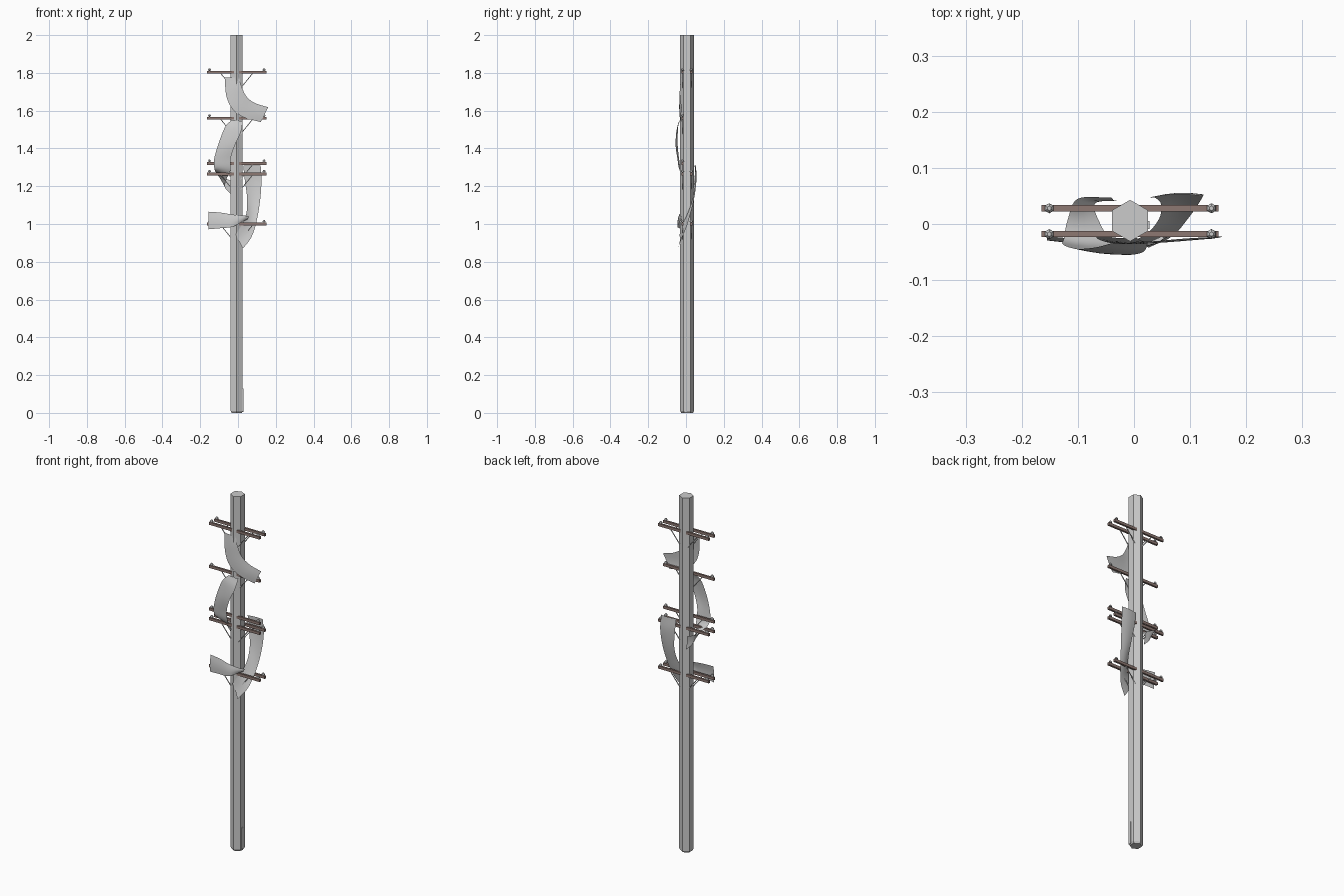
import bpy, bmesh, math
from mathutils import Vector

if "Cube" in bpy.data.objects:
    bpy.data.objects.remove(bpy.data.objects["Cube"])

CX, CY = -0.007, 0.006
brown = bpy.data.materials.new("weathered_wood")
brown.diffuse_color = (0.27, 0.19, 0.17, 1)
brown.use_nodes = True
brown.node_tree.nodes["Principled BSDF"].inputs["Base Color"].default_value = brown.diffuse_color


def finish(name, bm, mat=None):
    me = bpy.data.meshes.new(name)
    bm.to_mesh(me)
    bm.free()
    ob = bpy.data.objects.new(name, me)
    bpy.context.collection.objects.link(ob)
    if mat:
        me.materials.append(mat)
    return ob


def prism(bm, rings, x, y, n=6, turn=math.pi / 6):
    """Stack of (radius, z) rings with n sides, capped at both ends."""
    loops = []
    for r, z in rings:
        loops.append([bm.verts.new((x + r * math.cos(turn + i * math.tau / n),
                                    y + r * math.sin(turn + i * math.tau / n), z)) for i in range(n)])
    for a, b in zip(loops, loops[1:]):
        for i in range(n):
            bm.faces.new((a[i], a[(i + 1) % n], b[(i + 1) % n], b[i]))
    bm.faces.new(loops[0][::-1])
    bm.faces.new(loops[-1])


def beam(bm, a, b, w, h):
    """Rectangular bar from a to b, lying in an xz plane: w is along y."""
    a, b = Vector(a), Vector(b)
    d = (b - a).normalized()
    up = Vector((-d.z, 0, d.x)) * h / 2
    side = Vector((0, w / 2, 0))
    la, lb = [[bm.verts.new(p + s * side + t * up)
               for s, t in ((-1, -1), (1, -1), (1, 1), (-1, 1))] for p in (a, b)]
    for i in range(4):
        bm.faces.new((la[i], la[(i + 1) % 4], lb[(i + 1) % 4], lb[i]))
    bm.faces.new(la[::-1])
    bm.faces.new(lb)


def spline(pts, steps=6):
    pts = [Vector(p) for p in pts]
    pts = [2 * pts[0] - pts[1]] + pts + [2 * pts[-1] - pts[-2]]
    out = []
    for i in range(1, len(pts) - 2):
        p0, p1, p2, p3 = pts[i - 1:i + 3]
        for k in range(steps):
            t = k / steps
            out.append(0.5 * (2 * p1 + (p2 - p0) * t + (2 * p0 - 5 * p1 + 4 * p2 - p3) * t * t
                              + (3 * p1 - p0 - 3 * p2 + p3) * t ** 3))
    return out + [pts[-2]]


def ribbon(name, left, right, bulge=0.004, across=4):
    """Cloth strip lofted between two edge curves, bowed along y."""
    bm = bmesh.new()
    rows = []
    for l, r in zip(spline(left), spline(right)):
        rows.append([bm.verts.new(l.lerp(r, k / across)
                                  + Vector((0, bulge * math.sin(math.pi * k / across), 0)))
                     for k in range(across + 1)])
    for a, b in zip(rows, rows[1:]):
        for k in range(across):
            bm.faces.new((a[k], a[k + 1], b[k + 1], b[k]))
    for f in bm.faces:
        f.smooth = True
    return finish(name, bm)


# hexagonal pole with recessed foot
bm = bmesh.new()
prism(bm, [(0.031, 0), (0.037, 0.01), (0.037, 2.0)], CX, CY)
finish("pole", bm)

# ground conduit at the base
bm = bmesh.new()
beam(bm, (0.026, -0.002, 0.004), (0.026, -0.002, 0.13), 0.014, 0.004)
finish("ground_conduit", bm)

# crossarms with braces and insulators: (height, front, back)
FRONT, BACK = -0.018, 0.028
for z, ys in ((1.803, (FRONT, BACK)), (1.56, (FRONT,)), (1.32, (FRONT,)),
              (1.265, (FRONT, BACK)), (1.0, (FRONT, BACK))):
    for y in ys:
        tag = "front" if y < 0 else "back"
        bm = bmesh.new()
        beam(bm, (-0.165, y, z), (0.151, y, z), 0.011, 0.015)
        finish("crossarm_" + tag, bm, brown)
        bm = bmesh.new()
        for x in (-0.151, 0.138):
            prism(bm, [(0.003, z), (0.003, z + 0.01), (0.009, z + 0.011),
                       (0.008, z + 0.016), (0.004, z + 0.021)], x, y)
        finish("insulators_" + tag, bm)
        bm = bmesh.new()
        for s in (-1, 1):
            beam(bm, (CX + s * 0.085, y, z - 0.005), (CX + s * 0.02, y, z - 0.085), 0.003, 0.004)
        finish("braces_" + tag, bm)

# torn cloth winding down the pole
ribbon("cloth_top_flap",
       [(-0.07, -0.018, 1.775), (-0.062, -0.028, 1.68), (-0.03, -0.035, 1.61),
        (0.03, -0.033, 1.565), (0.12, -0.024, 1.54)],
       [(0.005, -0.025, 1.775), (0.018, -0.031, 1.73), (0.045, -0.03, 1.675),
        (0.09, -0.026, 1.64), (0.16, -0.022, 1.618)], -0.003)
ribbon("cloth_front_drape",
       [(-0.035, -0.033, 1.55), (-0.07, -0.042, 1.51), (-0.105, -0.044, 1.42),
        (-0.127, -0.036, 1.34), (-0.125, -0.026, 1.295), (-0.118, 0.008, 1.275),
        (-0.1, 0.045, 1.255), (-0.04, 0.047, 1.23)],
       [(0.025, -0.033, 1.545), (0.016, -0.05, 1.49), (-0.015, -0.055, 1.42),
        (-0.038, -0.046, 1.35), (-0.04, -0.034, 1.285), (-0.06, 0.0, 1.24),
        (-0.07, 0.036, 1.195), (-0.03, 0.042, 1.15)], -0.003)
ribbon("cloth_side_drape",
       [(0.028, 0.046, 1.31), (0.035, 0.048, 1.24), (0.048, 0.036, 1.14),
        (0.045, 0.01, 1.06), (0.022, -0.018, 1.0), (-0.012, -0.034, 0.945)],
       [(0.12, 0.05, 1.31), (0.124, 0.052, 1.22), (0.115, 0.036, 1.11),
        (0.095, 0.008, 1.0), (0.068, -0.022, 0.925), (0.026, -0.042, 0.87)], 0.005)
ribbon("cloth_lower_flap",
       [(-0.155, -0.022, 1.065), (-0.09, -0.028, 1.06), (-0.03, -0.036, 1.05),
        (0.03, -0.036, 1.045), (0.06, -0.022, 1.04)],
       [(-0.155, -0.028, 0.972), (-0.09, -0.036, 0.978), (-0.03, -0.044, 0.985),
        (0.02, -0.034, 1.01), (0.05, -0.022, 1.025)], -0.004)
